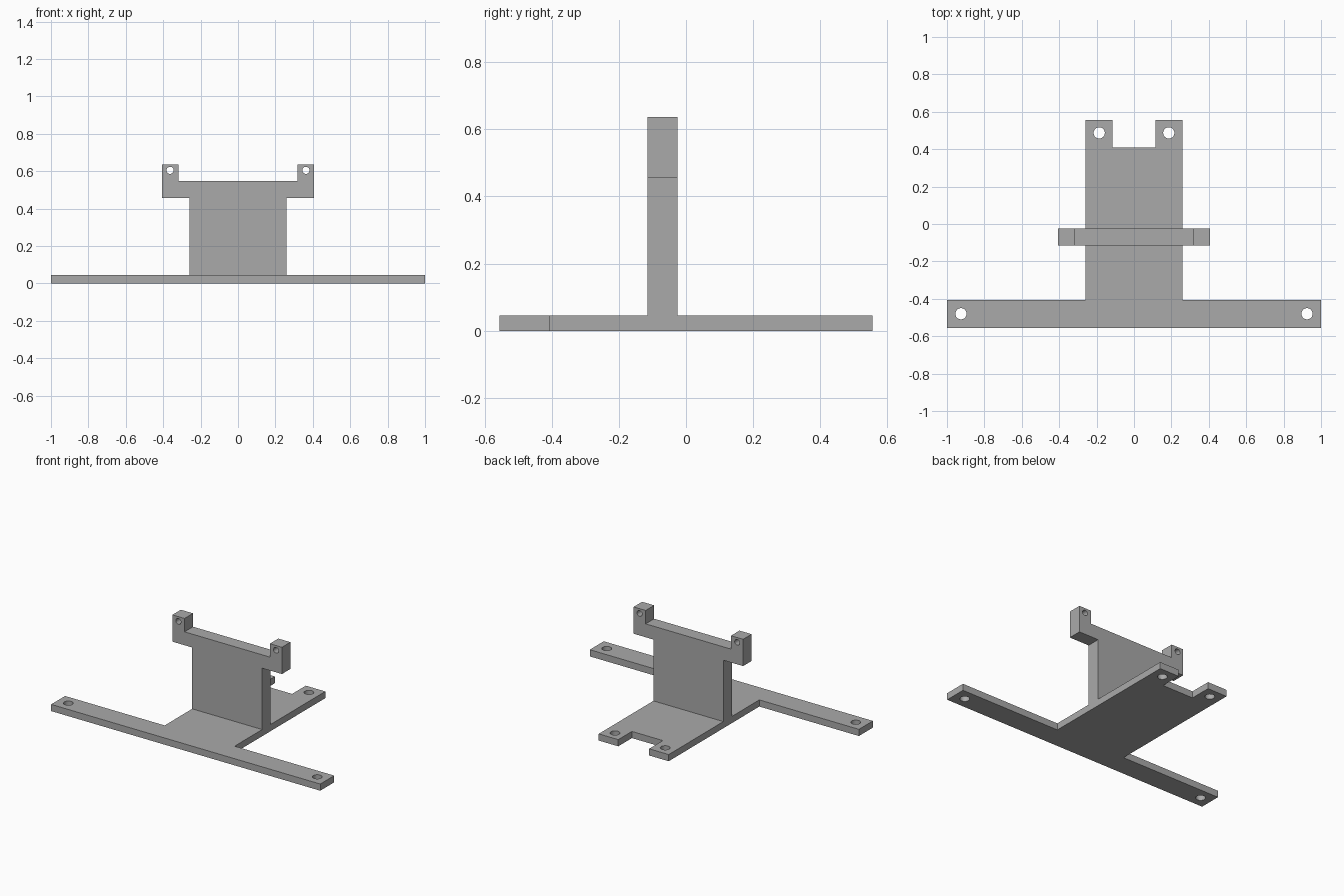
import bpy, bmesh, math
from mathutils import Matrix, Vector

cube = bpy.data.objects.get("Cube")
if cube:
    bpy.data.objects.remove(cube, do_unlink=True)

grey = bpy.data.materials.new("plain grey")
grey.use_nodes = True
colour = (0.4, 0.4, 0.4, 1)
grey.diffuse_color = colour
grey.node_tree.nodes["Principled BSDF"].inputs["Base Color"].default_value = colour


def add_loop(curve, points):
    spline = curve.splines.new("POLY")
    spline.points.add(len(points) - 1)
    for p, (x, y) in zip(spline.points, points):
        p.co = (x, y, 0, 1)
    spline.use_cyclic_u = True


def plate(name, half, holes, radius, thickness, matrix):
    """Extrude a mirrored half outline, pierced by mirrored round holes."""
    curve = bpy.data.curves.new(name + "_profile", "CURVE")
    curve.dimensions = "2D"
    curve.fill_mode = "BOTH"
    curve.extrude = thickness / 2
    add_loop(curve, half + [(-x, y) for x, y in reversed(half)])
    for cx, cy in holes:
        for side in (-1, 1):
            add_loop(curve, [(side * cx + radius * math.cos(a), cy + radius * math.sin(a))
                             for a in (math.tau * i / 32 for i in range(32))])
    source = bpy.data.objects.new(name + "_profile", curve)
    bpy.context.collection.objects.link(source)
    graph = bpy.context.evaluated_depsgraph_get()
    mesh = bpy.data.meshes.new_from_object(source.evaluated_get(graph))
    bpy.data.objects.remove(source, do_unlink=True)
    bpy.data.curves.remove(curve)

    # Weld the caps to the sides and stand the plate in place
    bm = bmesh.new()
    bm.from_mesh(mesh)
    bmesh.ops.remove_doubles(bm, verts=bm.verts, dist=0.0001)
    bmesh.ops.transform(bm, matrix=matrix, verts=bm.verts)
    bmesh.ops.recalc_face_normals(bm, faces=bm.faces)
    bm.to_mesh(mesh)
    bm.free()
    mesh.name = name
    mesh.materials.clear()
    mesh.materials.append(grey)
    obj = bpy.data.objects.new(name, mesh)
    bpy.context.collection.objects.link(obj)
    bpy.ops.object.select_all(action="DESELECT")
    obj.select_set(True)
    bpy.context.view_layer.objects.active = obj
    bpy.ops.object.shade_smooth_by_angle(angle=math.radians(30))
    return obj


# Base: wide front bar, central deck and two rear tabs
base_half = [(1, -0.555), (1, -0.407), (0.26, -0.407), (0.26, 0.555),
             (0.115, 0.555), (0.115, 0.41)]
plate("base_plate", base_half, [(0.925, -0.48), (0.186, 0.487)], 0.03, 0.045,
      Matrix.Translation((0, 0, 0.0225)))

# Upright: flat panel with a pierced ear on each upper corner
upright_half = [(0.26, 0.045), (0.26, 0.457), (0.407, 0.457), (0.407, 0.637),
                (0.317, 0.637), (0.317, 0.547)]
plate("upright_panel", upright_half, [(0.363, 0.605)], 0.019, 0.09,
      Matrix.Translation((0, -0.07, 0)) @ Matrix.Rotation(math.pi / 2, 4, "X"))
